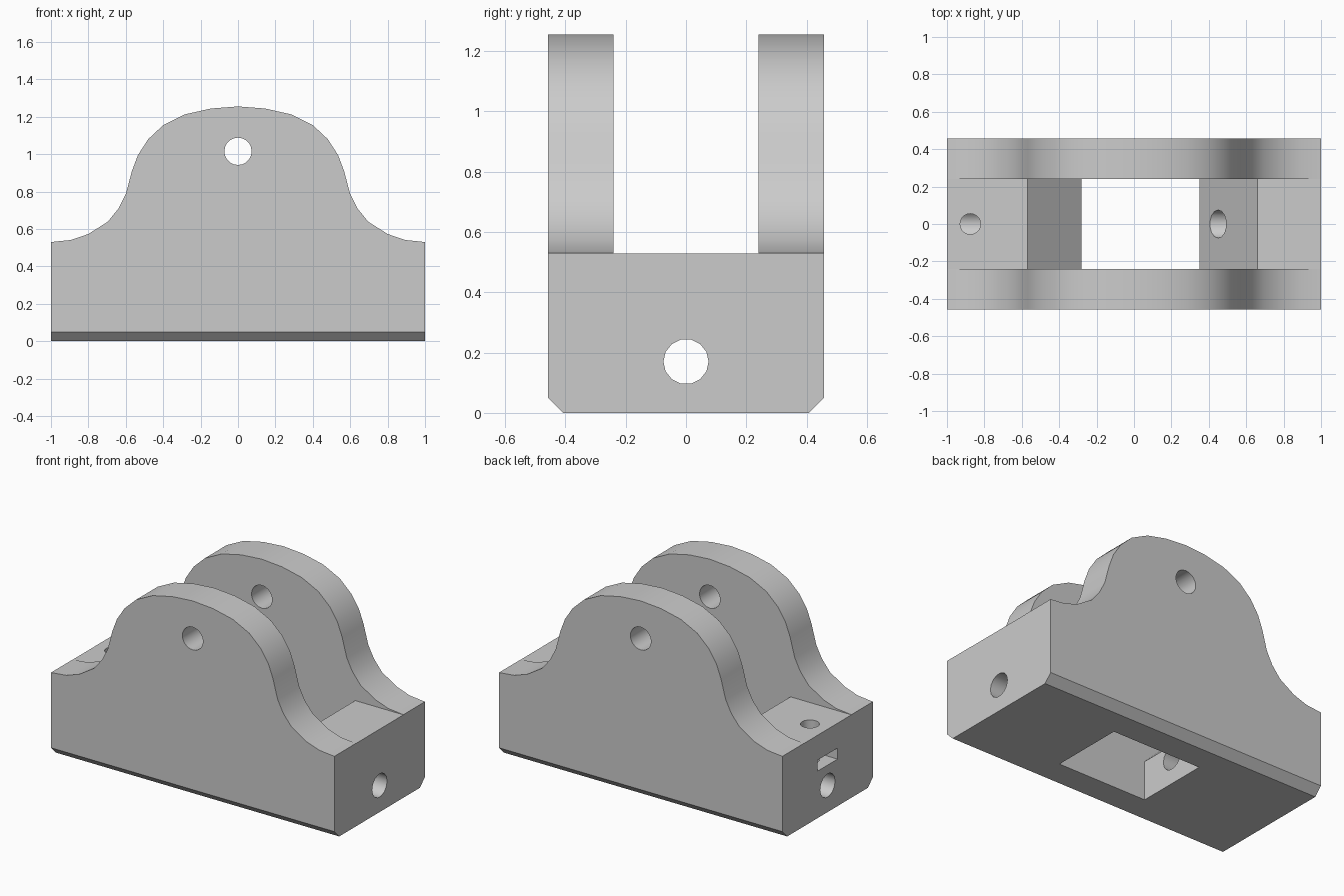
import bpy
import bmesh
import math

if "Cube" in bpy.data.objects:
    bpy.data.objects.remove(bpy.data.objects["Cube"], do_unlink=True)

WIDTH, SLOT, FLOOR = 0.457, 0.24, 0.529

grey = bpy.data.materials.new("plain_grey")
grey.use_nodes = True
grey.diffuse_color = (0.6, 0.6, 0.6, 1)
grey.node_tree.nodes["Principled BSDF"].inputs["Base Color"].default_value = (0.6, 0.6, 0.6, 1)


def extrude_profile(name, profile, half_width, chamfer=0):
    """Extrude an x-z outline symmetrically along y."""
    bm = bmesh.new()
    face = bm.faces.new([bm.verts.new((x, -half_width, z)) for x, z in profile])
    solid = bmesh.ops.extrude_face_region(bm, geom=[face])
    moved = [v for v in solid["geom"] if isinstance(v, bmesh.types.BMVert)]
    bmesh.ops.translate(bm, verts=moved, vec=(0, 2 * half_width, 0))
    if chamfer:
        long_edges = [e for e in bm.edges
                      if all(v.co.z < 0.001 for v in e.verts) and e.calc_length() > 1.9]
        bmesh.ops.bevel(bm, geom=long_edges, offset=chamfer, segments=1, affect='EDGES')
    bmesh.ops.recalc_face_normals(bm, faces=bm.faces)
    mesh = bpy.data.meshes.new(name)
    bm.to_mesh(mesh)
    bm.free()
    obj = bpy.data.objects.new(name, mesh)
    bpy.context.collection.objects.link(obj)
    mesh.materials.append(grey)
    return obj


def drill(name, radius, length, location, rotation, sides):
    bpy.ops.mesh.primitive_cylinder_add(vertices=sides, radius=radius, depth=length,
                                        location=location, rotation=rotation)
    obj = bpy.context.object
    obj.name = name
    obj.data.materials.append(grey)
    return obj


# Bell-shaped body with chamfered bottom edges
half = [(1, 0.53), (0.893, 0.541), (0.8, 0.573), (0.697, 0.638), (0.64, 0.708),
        (0.6, 0.786), (0.567, 0.91), (0.535, 0.995), (0.48, 1.08), (0.4, 1.155),
        (0.283, 1.213), (0.144, 1.244)]
outline = [(1, 0)] + half + [(0, 1.255)] + [(-x, z) for x, z in reversed(half)] + [(-1, 0)]
body = extrude_profile("bracket_body", outline, WIDTH, chamfer=0.05)

# Central slot: flat shelves, sloped throat, opening through the base
slot = extrude_profile("slot_cutter", [
    (-1.1, FLOOR), (-0.57, FLOOR), (-0.28, 0.25), (-0.28, -0.1), (0.29, -0.1),
    (0.35, 0), (0.66, FLOOR), (1.1, FLOOR), (1.1, 1.4), (-1.1, 1.4)], SLOT)

# Nut pocket in the end wall
nut_pocket = extrude_profile("nut_pocket_cutter", [
    (-1.1, 0.3), (-0.77, 0.3), (-0.77, 0.37), (-1.1, 0.37)], 0.1)

# Pivot, lengthwise and set-screw holes
quarter = math.pi / 2
pivot = drill("pivot_hole_cutter", 0.073, 1.2, (0, 0, 1.015), (quarter, 0, 0), 20)
bore = drill("bore_cutter", 0.075, 2.4, (0, 0, 0.17), (0, quarter, 0), 14)
screw = drill("screw_hole_cutter", 0.055, 0.5, (-0.875, 0, 0.42), (0, 0, 0), 20)

bpy.ops.object.select_all(action='DESELECT')
bpy.context.view_layer.objects.active = body
body.select_set(True)
for cutter in (slot, nut_pocket, pivot, bore, screw):
    cutter.hide_render = True
    cut = body.modifiers.new(cutter.name, 'BOOLEAN')
    cut.operation = 'DIFFERENCE'
    cut.solver = 'EXACT'
    cut.object = cutter
    bpy.ops.object.modifier_apply(modifier=cut.name)
    bpy.data.objects.remove(cutter, do_unlink=True)

bpy.ops.object.shade_smooth_by_angle(angle=math.radians(30))
